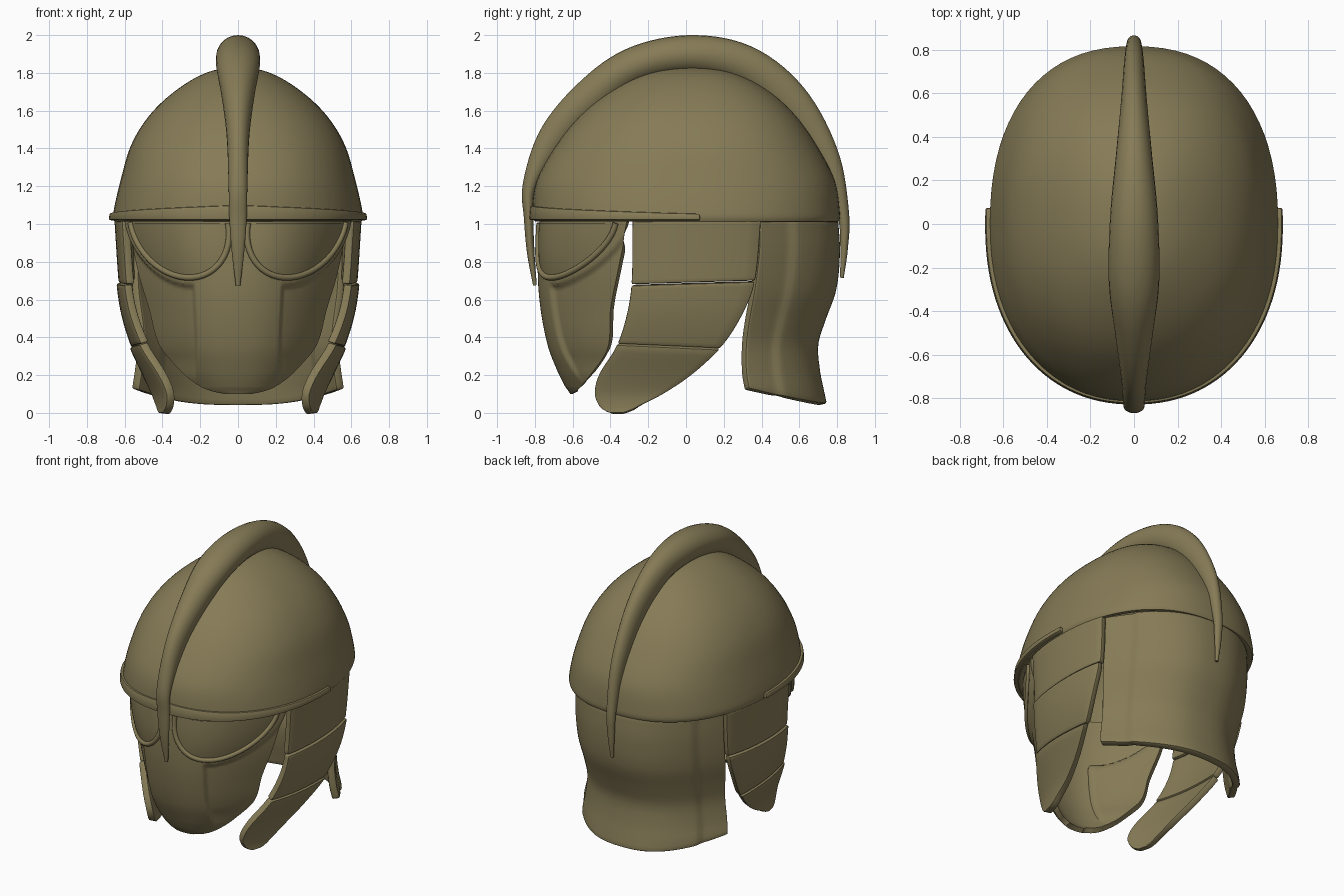
import bpy, bmesh, math
from mathutils import Vector

if "Cube" in bpy.data.objects:
    bpy.data.objects.remove(bpy.data.objects["Cube"])

bronze = bpy.data.materials.new("olive_bronze")
bronze.diffuse_color = (0.24, 0.2, 0.095, 1)
bronze.use_nodes = True
bronze.node_tree.nodes["Principled BSDF"].inputs["Base Color"].default_value = bronze.diffuse_color


def interp(table, k):
    """Smooth (Hermite) lookup in rows of (key, values...), keys ascending."""
    k = min(max(k, table[0][0]), table[-1][0])
    i = 0
    while i < len(table) - 2 and k > table[i + 1][0]:
        i += 1

    def slope(j, c):
        a, b = table[max(j - 1, 0)], table[min(j + 1, len(table) - 1)]
        return (b[c] - a[c]) / (b[0] - a[0])
    p, q = table[i], table[i + 1]
    h = q[0] - p[0]
    t = (k - p[0]) / h
    return [(2*t**3 - 3*t*t + 1) * p[c] + (t**3 - 2*t*t + t) * h * slope(i, c)
            + (3*t*t - 2*t**3) * q[c] + (t**3 - t*t) * h * slope(i + 1, c)
            for c in range(1, len(p))]


def indexed(rows):
    return [(i,) + r for i, r in enumerate(rows)]


def smooth(a, b, v):
    t = min(max((v - a) / (b - a), 0), 1)
    return t * t * (3 - 2 * t)


def power(c, e):
    return math.copysign(abs(c) ** e, c)


def finish(name, bm, thick=0, bevel=0):
    me = bpy.data.meshes.new(name)
    bm.to_mesh(me)
    bm.free()
    ob = bpy.data.objects.new(name, me)
    bpy.context.collection.objects.link(ob)
    me.materials.append(bronze)
    bpy.ops.object.select_all(action='DESELECT')
    ob.select_set(True)
    bpy.context.view_layer.objects.active = ob
    if thick:
        m = ob.modifiers.new("thickness", 'SOLIDIFY')
        m.thickness, m.offset = thick, -1
        bpy.ops.object.modifier_apply(modifier=m.name)
    if bevel:
        m = ob.modifiers.new("edge", 'BEVEL')
        m.width, m.segments, m.limit_method = bevel, 2, 'ANGLE'
        m.angle_limit = math.radians(50)
        m.use_clamp_overlap = False
        bpy.ops.object.modifier_apply(modifier=m.name)
    bpy.ops.object.shade_smooth_by_angle(angle=math.radians(40))
    return ob


def shell(name, f, nu, nv, thick=0, bevel=0):
    """Grid surface f(u, v), u and v in 0..1, thickened inward."""
    bm = bmesh.new()
    g = [[bm.verts.new(f(i / nu, j / nv)) for i in range(nu + 1)] for j in range(nv + 1)]
    for j in range(nv):
        for i in range(nu):
            bm.faces.new((g[j][i], g[j][i+1], g[j+1][i+1], g[j+1][i]))
    bmesh.ops.remove_doubles(bm, verts=bm.verts, dist=1e-5)
    bm.normal_update()
    out = 0
    for fc in bm.faces:
        c = fc.calc_center_median()
        out += fc.normal.dot(Vector((c.x, c.y, 0))) * fc.calc_area()
    if out < 0:
        bmesh.ops.reverse_faces(bm, faces=bm.faces)
    return finish(name, bm, thick, bevel)


def sweep(name, pts, sizes, sides, n=20):
    """Elliptical tube; sizes are half-extents along side and across it."""
    bm = bmesh.new()
    rings = []
    for i, p in enumerate(pts):
        t = (pts[min(i + 1, len(pts) - 1)] - pts[max(i - 1, 0)]).normalized()
        s = sides[i]
        o = t.cross(s).normalized()
        rings.append([bm.verts.new(p + s * sizes[i][0] * math.cos(a) + o * sizes[i][1] * math.sin(a))
                      for a in (2 * math.pi * k / n for k in range(n))])
    for a, b in zip(rings, rings[1:]):
        for k in range(n):
            bm.faces.new((a[k], a[(k+1) % n], b[(k+1) % n], b[k]))
    bm.faces.new(rings[0])
    bm.faces.new(rings[-1])
    bmesh.ops.recalc_face_normals(bm, faces=bm.faces)
    return finish(name, bm)


# Dome: rows of half width, front y, back y against height
DOME = indexed([(1.01, .655, -.80, .81), (1.06, .66, -.815, .815), (1.23, .622, -.79, .788),
                (1.42, .565, -.685, .69), (1.58, .465, -.555, .575), (1.71, .325, -.39, .43),
                (1.80, .17, -.205, .25), (1.84, 0, .03, .03)])


def dome(u, v):
    z, a, f, b = interp(DOME, v * 7)
    t = 2 * math.pi * u
    e = .86 + .05 * smooth(-1, 1, math.cos(t))
    return (a * power(math.sin(t), e) if 0 < u < 1 else 0,
            (f + b) / 2 - (b - f) / 2 * power(math.cos(t), e), z)


shell("dome", dome, 80, 36, .04, .008)


# Brow band around the front half
def brow(u, v):
    t = (2 * u - 1) * math.radians(94)
    top = 1.1 - .045 * (abs(2 * u - 1))
    k = 1 - .008 * v
    return (.685 * k * power(math.sin(t), .91), -.83 * k * power(math.cos(t), .91), 1.022 + (top - 1.022) * v)


shell("brow_band", brow, 64, 2, .04, .008)

# Crest: y, z, half width, half height along the ridge
CREST = indexed([(-.80, .675, .012, .01), (-.822, .85, .033, .02), (-.832, 1.03, .046, .026),
                 (-.824, 1.21, .05, .04), (-.70, 1.463, .06, .08), (-.494, 1.683, .088, .098),
                 (-.265, 1.84, .116, .1), (.03, 1.898, .11, .102), (.317, 1.84, .083, .103),
                 (.56, 1.65, .06, .095), (.748, 1.362, .045, .062), (.831, 1.06, .033, .032),
                 (.837, .87, .024, .02), (.825, .715, .01, .01)])
rows = [interp(CREST, i * 13 / 90) for i in range(91)]
sweep("crest", [Vector((0, r[0], r[1])) for r in rows], [(r[2], r[3]) for r in rows],
      [Vector((1, 0, 0))] * 91, 24)

# Face mask: height, edge half width, edge y, front y
MASK = [(.10, .07, -.60, -.612), (.115, .14, -.58, -.622), (.14, .20, -.555, -.64), (.22, .31, -.50, -.68),
        (.35, .43, -.425, -.73), (.55, .49, -.41, -.77), (.75, .55, -.37, -.785), (1.03, .605, -.31, -.775)]


def mask_point(x, z, off=0):
    xe, ye, yf = interp(MASK, z)
    y = yf + (ye - yf) * (abs(x) / xe) ** 2.3
    n = Vector((x * 1.5, y, 0)).normalized()
    return Vector((x, y, z)) + n * off, n


def eye_edge(t, r=1):
    """Half-round eye outline, t in 0..1 from outer to nose side."""
    a = -math.pi * t
    return .31 + r * (.245 * math.cos(a) + .05 * math.sin(a)), 1.005 + r * .275 * math.sin(a)


def mask(u, v):
    z = .10 + .92 * v ** 1.8
    s = math.sin((2 * u - 1) * 1.2) / math.sin(1.2)
    x = interp(MASK, z)[0] * s
    # hollow cheeks below the eye frame
    ez = (z - 1.005) / .275
    er = math.hypot((abs(x) - .31 - .05 * ez) / .245, ez)
    d = min(abs(x) - .215 - .05 * max(z - .4, 0), (er - 1.17) * .26)
    return mask_point(x, z, -.022 * smooth(0, .025, d) * smooth(.14, .3, z))[0]


shell("face_mask", mask, 120, 90, .035)

# Eye lenses and their raised rims
for side, label in ((1, "right"), (-1, "left")):
    def lens(u, v):
        x, z = eye_edge(u, v)
        return mask_point(side * x, z, .002 + .028 * (1 - v * v))[0]
    shell("eye_lens_" + label, lens, 40, 12)
    edge = [mask_point(side * x, z, .002) for x, z in (eye_edge(i / 40, 1.05) for i in range(41))]
    sweep("eye_rim_" + label, [e[0] for e in edge], [(.016, .016)] * 41, [e[1] for e in edge], 12)

# Cheek guards: height, front y, back y, widest x; three overlapping plates a side
CHEEK = [(0, -.40, -.34, .46), (.012, -.432, -.295, .458), (.035, -.46, -.25, .456), (.1, -.485, -.12, .462),
         (.2, -.462, .03, .50), (.35, -.37, .19, .565), (.52, -.315, .30, .612), (.69, -.29, .365, .632),
         (1.03, -.285, .40, .655)]
for side, label in ((1, "right"), (-1, "left")):
    for top, low, grow0, grow1, tilt, tilt2, part in ((1.02, .69, 0, 0, 0, .02, "upper"),
                                                      (.684, .352, .012, 0, .02, -.025, "middle"),
                                                      (.346, 0, .01, 0, -.025, 0, "lower")):
        def cheek(u, v):
            w = 1 - (1 - v) ** 1.5 if low == 0 else v
            z = top + (low - top) * w + (tilt * (1 - w) + tilt2 * w) * (u - .5)
            f, b, xm = interp(CHEEK, z)
            y = f + (b - f) * u
            x = (xm + grow0 * (1 - w) + grow1 * w) * (1 - abs((y - .03) / .83) ** 2.15) ** .465
            return (side * x, y, z)
        shell("cheek_plate_%s_%s" % (part, label), cheek, 10, 14, .045, .006 if low == 0 else .01)

# Neck guard: height, edge half width, edge y, back y
NECK = [(.05, .575, .35, .745), (.13, .578, .34, .728), (.22, .565, .325, .71), (.36, .55, .325, .70),
        (.48, .56, .34, .735), (.65, .582, .37, .795), (.85, .588, .395, .815), (1.03, .588, .40, .805)]


def neck(u, v):
    s = math.sin((2 * u - 1) * 1.2) / math.sin(1.2)
    z0 = .05 + .08 * abs(s) ** 3
    z = z0 + (1.02 - z0) * v
    xe, ye, yb = interp(NECK, z)
    step = .016 * smooth(.77, .83, abs(s))      # side panels sit slightly lower
    x, y = xe * s, yb + (ye - yb) * abs(s) ** 2.4
    n = Vector((x * 1.4, y, 0)).normalized()
    return Vector((x, y, z)) - n * step


shell("neck_guard", neck, 70, 30, .05, .01)
